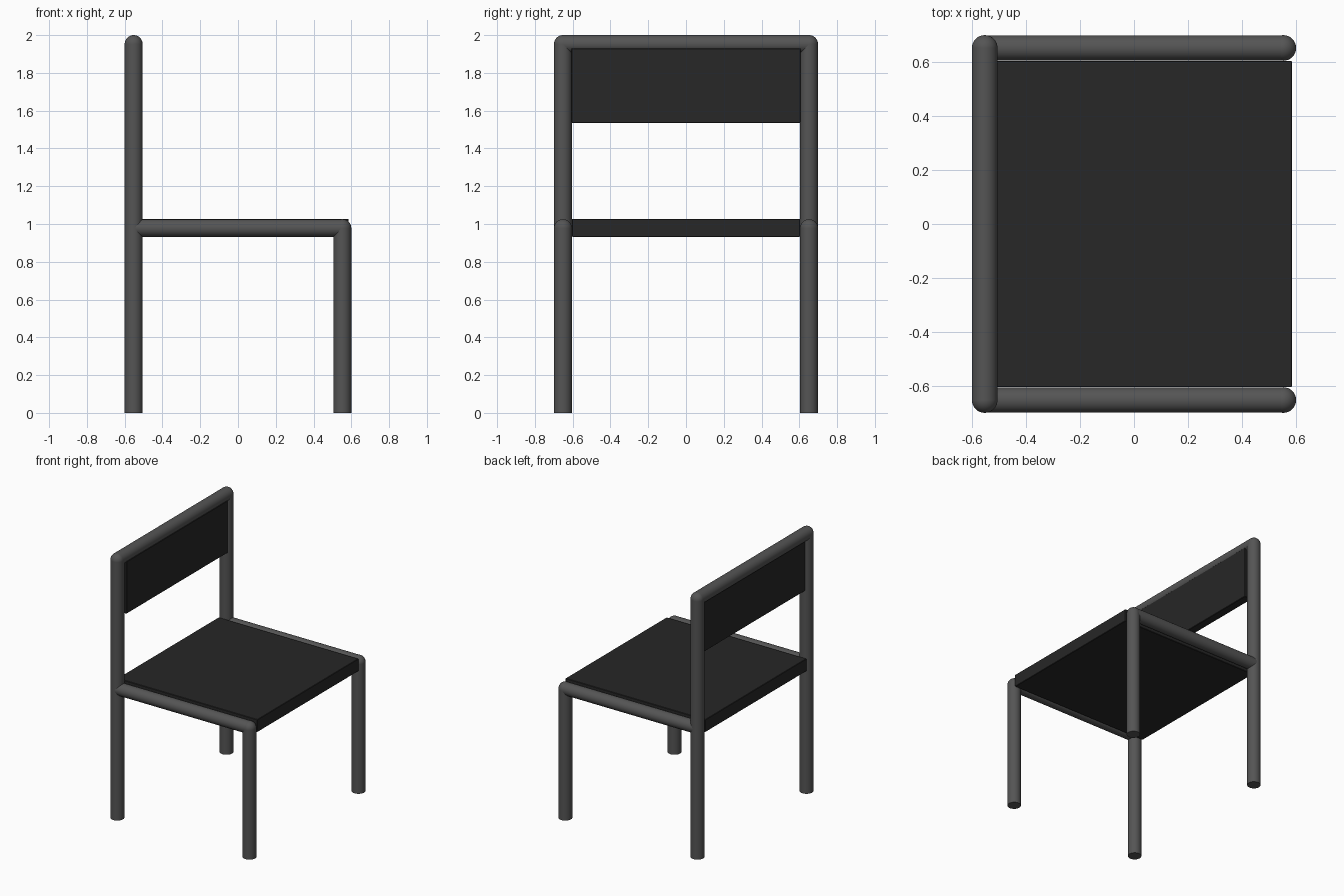
import bpy
from math import radians
from mathutils import Vector

if "Cube" in bpy.data.objects:
    bpy.data.objects.remove(bpy.data.objects["Cube"])

R = 0.0475            # tube radius of legs and back
RAIL_R = 0.0467       # side rails are a touch thinner
LX, LY = 0.5525, 0.6515
RAIL_Z, TOP_Z = 0.978, 2.0 - R


def material(name, value):
    m = bpy.data.materials.new(name)
    m.diffuse_color = (value, value, value, 1)
    m.use_nodes = True
    m.node_tree.nodes["Principled BSDF"].inputs["Base Color"].default_value = m.diffuse_color
    return m


FRAME = material("frame_grey", 0.09)
PAD = material("pad_black", 0.02)


def finish(name, mat):
    ob = bpy.context.object
    ob.name = name
    ob.data.materials.append(mat)
    return ob


def tube(name, a, b, r=R):
    a, b = Vector(a), Vector(b)
    d = b - a
    bpy.ops.mesh.primitive_cylinder_add(
        vertices=32, radius=r, depth=d.length, location=(a + b) / 2,
        rotation=d.to_track_quat('Z', 'Y').to_euler())
    finish(name, FRAME)
    bpy.ops.object.shade_smooth_by_angle(angle=radians(40))


def joint(name, p):
    bpy.ops.mesh.primitive_uv_sphere_add(segments=32, ring_count=16, radius=R, location=p)
    finish(name, FRAME)
    bpy.ops.object.shade_smooth()


def slab(name, lo, hi):
    lo, hi = Vector(lo), Vector(hi)
    bpy.ops.mesh.primitive_cube_add(size=1, location=(lo + hi) / 2)
    bpy.context.object.scale = hi - lo
    bpy.ops.object.transform_apply(location=False, rotation=False, scale=True)
    ob = finish(name, PAD)
    bev = ob.modifiers.new("soft_edges", 'BEVEL')
    bev.width = 0.003
    bev.segments = 1


# Legs, side rails and rounded corners on both sides
for side, s in (("left", -1), ("right", 1)):
    y = s * LY
    tube(f"back_leg_{side}", (-LX, y, 0), (-LX, y, TOP_Z))
    tube(f"front_leg_{side}", (LX, y, 0), (LX, y, RAIL_Z))
    tube(f"side_rail_{side}", (-LX, y, RAIL_Z), (LX, y, RAIL_Z), RAIL_R)
    joint(f"back_corner_{side}", (-LX, y, TOP_Z))
    joint(f"front_corner_{side}", (LX, y, RAIL_Z))

# Bar across the top of the back
tube("top_bar", (-LX, -LY, TOP_Z), (-LX, LY, TOP_Z))

# Seat and back panel
slab("seat", (-0.585, -0.604, 0.932), (0.585, 0.604, 1.027))
slab("back_panel", (-0.572, -0.606, 1.535), (-0.508, 0.606, 1.93))
